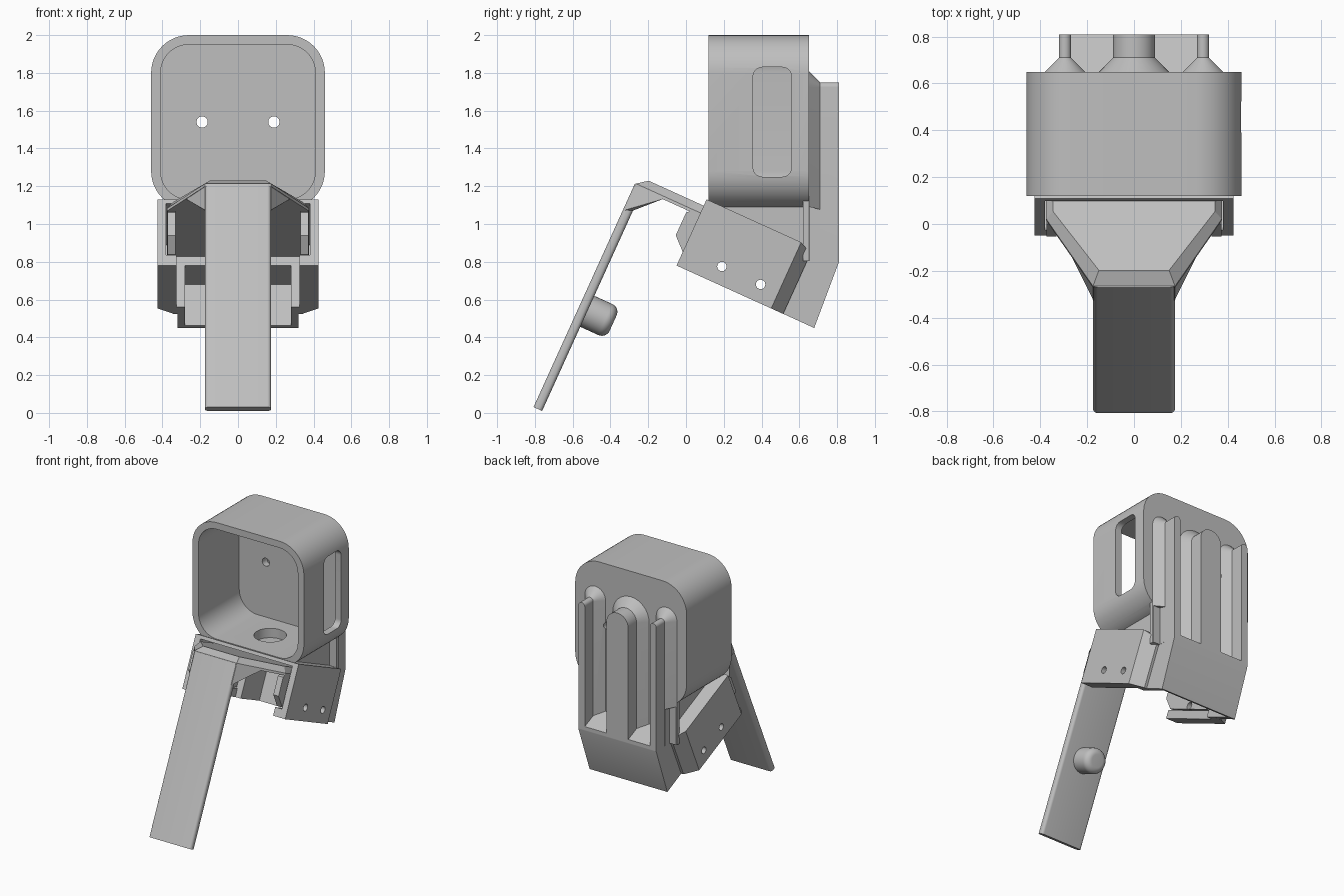
import bpy, bmesh, math
from mathutils import Vector

cube = bpy.data.objects.get("Cube")
if cube:
    bpy.data.objects.remove(cube, do_unlink=True)

grey = bpy.data.materials.new("plain grey")
grey.use_nodes = True
grey.diffuse_color = (0.52, 0.52, 0.52, 1)
grey.node_tree.nodes["Principled BSDF"].inputs["Base Color"].default_value = grey.diffuse_color

TILT = math.radians(24.4)
C, S = math.cos(TILT), math.sin(TILT)


def tilted(x, u, v):
    """Clamp frame: u runs back and down, v runs up and back."""
    return (x, -0.05 + C * u + S * v, 0.78 - S * u + C * v)


def make(name, bm):
    bmesh.ops.recalc_face_normals(bm, faces=bm.faces)
    mesh = bpy.data.meshes.new(name)
    bm.to_mesh(mesh)
    bm.free()
    mesh.materials.append(grey)
    ob = bpy.data.objects.new(name, mesh)
    bpy.context.collection.objects.link(ob)
    return ob


def loft(name, rings):
    """Closed solid through rings of equal length."""
    bm = bmesh.new()
    loops = [[bm.verts.new(p) for p in ring] for ring in rings]
    for a, b in zip(loops, loops[1:]):
        for i in range(len(a)):
            j = (i + 1) % len(a)
            bm.faces.new((a[i], a[j], b[j], b[i]))
    bm.faces.new(loops[0])
    bm.faces.new(loops[-1])
    return make(name, bm)


def hull(name, points):
    bm = bmesh.new()
    for p in points:
        bm.verts.new(p)
    bmesh.ops.convex_hull(bm, input=bm.verts)
    return make(name, bm)


def rounded(cx, cy, hw, hh, r, steps=12):
    """Rounded rectangle outline; a circle when r equals both half sizes."""
    pts = []
    for k, (sx, sy) in enumerate(((1, 1), (-1, 1), (-1, -1), (1, -1))):
        for i in range(steps + 1):
            a = math.pi / 2 * (k + i / steps)
            p = (cx + sx * (hw - r) + r * math.cos(a), cy + sy * (hh - r) + r * math.sin(a))
            if not pts or (Vector(p) - Vector(pts[-1])).length > 1e-5:
                pts.append(p)
    if (Vector(pts[0]) - Vector(pts[-1])).length < 1e-5:
        pts.pop()
    return pts


def along_y(name, outline, y0, y1):
    return loft(name, [[(x, y, z) for x, z in outline] for y in (y0, y1)])


def along_x(name, outline, x0, x1):
    return loft(name, [[(x, y, z) for y, z in outline] for x in (x0, x1)])


def clamp_box(name, hx, u0, u1, v0, v1):
    corners = ((u0, v0), (u1, v0), (u1, v1), (u0, v1))
    return loft(name, [[tilted(x, u, v) for u, v in corners] for x in (-hx, hx)])


def combine(ob, others, operation, keep=False):
    for other in others:
        mod = ob.modifiers.new("bool", "BOOLEAN")
        mod.operation, mod.solver, mod.object = operation, "EXACT", other
        dg = bpy.context.evaluated_depsgraph_get()
        mesh = bpy.data.meshes.new_from_object(ob.evaluated_get(dg))
        ob.modifiers.clear()
        ob.data = mesh
        if not keep:
            bpy.data.objects.remove(other, do_unlink=True)


# Square housing shell
housing = along_y("housing", rounded(0, 1.54, 0.46, 0.46, 0.2), 0.12, 0.65)

# Tilted clamp block with a tapered back end
clamp = loft("clamp", [[tilted(x, u, v) for x, v in ((-w, 0), (w, 0), (w, h), (-w, h))]
                       for u, w, h in ((0, 0.425, 0.385), (0.55, 0.425, 0.385), (0.62, 0.34, 0.35))])

# Neck and rear foot joining housing and clamp
foot_low = tilted(0, 0.8, 0)[1:]
foot_front = tilted(0, 0.5, 0.001)[1:]
neck = along_x("neck", [(0.14, 1.115), (0.649, 1.115), (0.649, 0.9), (0.81, 0.83),
                        (0.81, 0.8), foot_low, foot_front], -0.321, 0.321)


# Rear ribs with rounded tops and flared roots
def rib(x, w):
    rings = []
    for y, grow in ((0.62, 0.06), (0.65, 0.06), (0.71, 0), (0.81, 0)):
        r = w + grow
        arc = [(x + r * math.cos(math.pi * i / 16), y, 1.75 - w + r * math.sin(math.pi * i / 16))
               for i in range(17)]
        rings.append([(x + r, y, 0.805)] + arc + [(x - r, y, 0.805)])
    return loft("rib", rings)


ribs = [rib(x, w) for x, w in ((-0.295, 0.026), (0, 0.09), (0.295, 0.026))]
combine(housing, [clamp, neck] + ribs, "UNION")

# Cavity, side window, floor hole, screw holes, slide channel and rear pocket
cutters = [
    along_y("cavity", rounded(0, 1.54, 0.41, 0.41, 0.15), 0.05, 0.6),
    along_x("window", rounded(0.457, 1.54, 0.102, 0.29, 0.05), 0.3, 0.6),
    loft("floor_hole", [[(x, y, z) for x, y in rounded(0, 0.38, 0.11, 0.11, 0.11)]
                        for z in (1.06, 1.25)]),
    clamp_box("channel", 0.38, -0.1, 0.53, 0.06, 0.36),
    clamp_box("lip_gap", 0.325, -0.1, 0.53, -0.1, 0.1),
    clamp_box("pocket", 0.28, 0.5, 0.77, -0.1, 0.24),
]
for s in (-1, 1):
    cutters.append(along_y("screw_hole", rounded(s * 0.19, 1.54, 0.03, 0.03, 0.03, 6), 0.5, 0.9))
    cutters.append(along_x("flare_trim", [(0.655, 0.7), (0.9, 0.7), (0.9, 1.03), (0.655, 1.09)],
                           s * 0.322, s * 0.5))
combine(housing, cutters, "DIFFERENCE")

# Cross pin holes through clamp and slide rails
pins = [along_x("pin_hole", rounded(y, z, 0.025, 0.025, 0.025, 6), -0.6, 0.6)
        for y, z in ((0.19, 0.775), (0.395, 0.68))]
combine(housing, pins, "DIFFERENCE", keep=True)

# Slide rails of the lever
rail_outline = ((0.01, 0.07), (-0.07, 0.144), (-0.07, 0.276), (-0.047, 0.297), (0.525, 0.3), (0.525, 0.07))
parts = [housing]
for side, s in (("left", 1), ("right", -1)):
    rail = loft(side + "_slide_rail", [[tilted(s * x, u, v) for u, v in rail_outline]
                                       for x in (0.33, 0.373)])
    combine(rail, pins, "DIFFERENCE", keep=True)
    parts.append(rail)
for p in pins:
    bpy.data.objects.remove(p, do_unlink=True)


# Lever plate with bevelled top rim
def mirrored(half, v):
    outline = list(half) + [(-x, u) for x, u in reversed(half)]
    return [tilted(x, u, v) for x, u in outline]


outer = ((0.175, -0.375), (0.375, -0.06), (0.375, 0.525))
inner = ((0.15, -0.32), (0.345, -0.045), (0.345, 0.525))
parts.append(loft("lever_plate", [mirrored(outer, 0.29), mirrored(outer, 0.306), mirrored(inner, 0.348)]))

# Gusset under the bend
parts.append(hull("lever_gusset", [tilted(s * x, u, v) for s in (-1, 1) for x, u, v in (
    (0.174, -0.372, 0.153), (0.174, -0.33, 0.17), (0.174, -0.372, 0.3), (0.276, -0.21, 0.292))]))

# Lever leg
parts.append(loft("lever_leg", [[tilted(x, u, v) for x, u in rounded(0, -0.355, 0.175, 0.025, 0.02, 6)]
                                for v in (-0.995, 0.305)]))

# Round knob behind the leg
knob_rings = [(-0.35, 0.09)] + [(-0.225 + 0.045 * math.sin(a), 0.045 + 0.045 * math.cos(a))
                                for a in (math.pi / 2 * i / 8 for i in range(9))]
parts.append(loft("lever_knob", [[tilted(r * math.cos(t), u, -0.416 + r * math.sin(t))
                                  for t in (2 * math.pi * i / 32 for i in range(32))]
                                 for u, r in knob_rings]))

# Smooth rounded surfaces, keep hard edges
bpy.ops.object.select_all(action="DESELECT")
for ob in parts:
    ob.select_set(True)
bpy.context.view_layer.objects.active = housing
bpy.ops.object.shade_smooth_by_angle(angle=math.radians(25))
